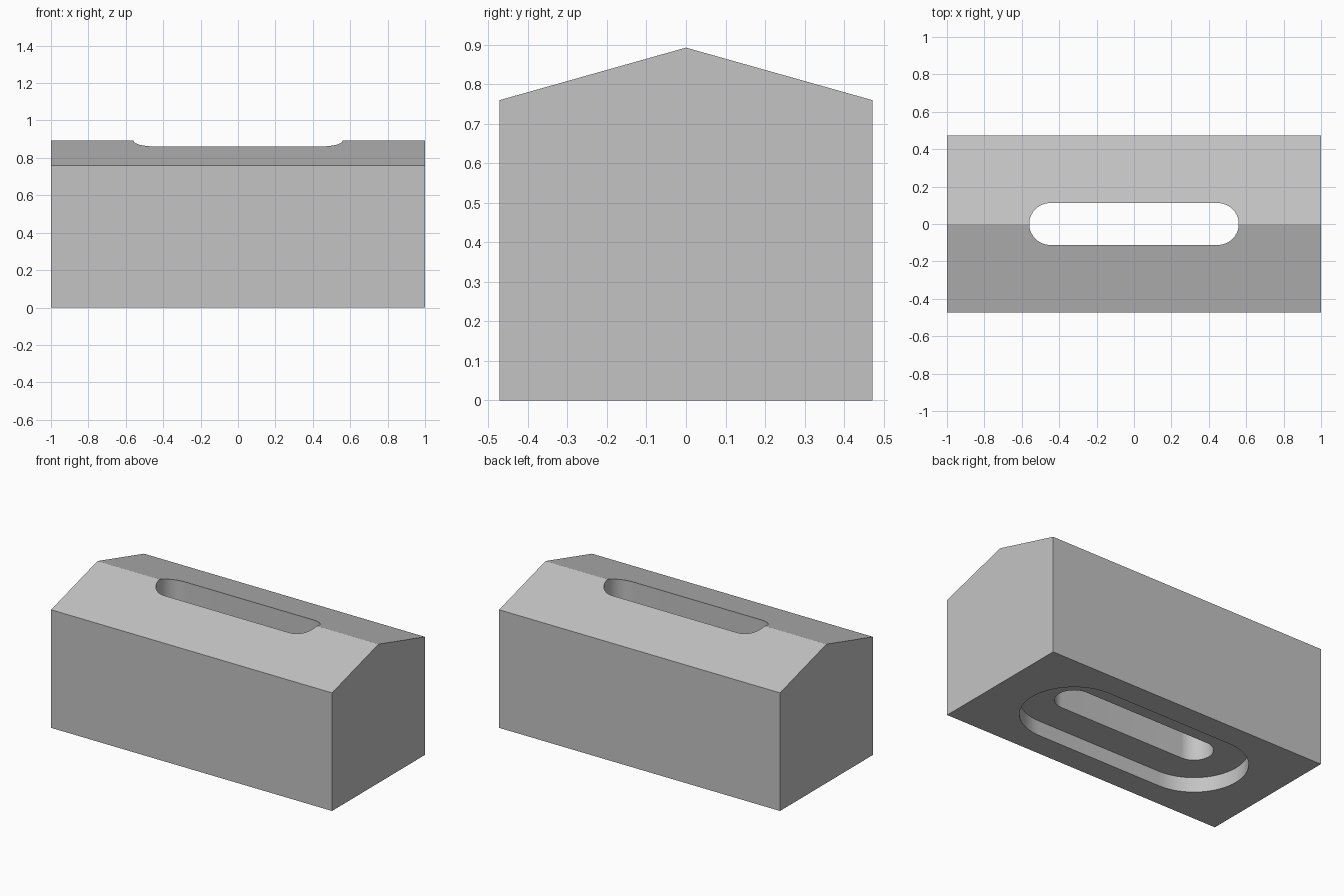
import bpy, bmesh, math

cube = bpy.data.objects.get("Cube")
if cube:
    bpy.data.objects.remove(cube, do_unlink=True)

HALF_X, HALF_Y, EAVE, RIDGE = 1.0, 0.472, 0.76, 0.893
SLOT_HALF = 0.448          # half length of the straight run of both slots
SLOT_R, RECESS_R, RECESS_DEPTH = 0.112, 0.313, 0.095

grey = bpy.data.materials.new("plain_grey")
grey.use_nodes = True
colour = (0.55, 0.55, 0.55, 1)
grey.diffuse_color = colour
grey.node_tree.nodes["Principled BSDF"].inputs["Base Color"].default_value = colour


def extrude_outline(name, outline, offset):
    """Make a closed solid by extruding a flat outline along an offset."""
    bm = bmesh.new()
    face = bm.faces.new([bm.verts.new(p) for p in outline])
    new = bmesh.ops.extrude_face_region(bm, geom=[face], use_keep_orig=True)
    verts = [g for g in new["geom"] if isinstance(g, bmesh.types.BMVert)]
    bmesh.ops.translate(bm, verts=verts, vec=offset)
    bmesh.ops.recalc_face_normals(bm, faces=bm.faces)
    mesh = bpy.data.meshes.new(name)
    bm.to_mesh(mesh)
    bm.free()
    mesh.materials.append(grey)
    obj = bpy.data.objects.new(name, mesh)
    bpy.context.collection.objects.link(obj)
    return obj


def slot_cutter(name, radius, bottom, top, steps=32):
    """Round-ended slot solid lying along x."""
    outline = []
    for side, start in ((1, -math.pi / 2), (-1, math.pi / 2)):
        for i in range(steps + 1):
            a = start + math.pi * i / steps
            outline.append((side * SLOT_HALF + radius * math.cos(a),
                            radius * math.sin(a), bottom))
    obj = extrude_outline(name, outline, (0, 0, top - bottom))
    obj.hide_render = True
    return obj


# Gabled block
gable = [(-HALF_X, y, z) for y, z in ((-HALF_Y, 0), (HALF_Y, 0), (HALF_Y, EAVE),
                                      (0, RIDGE), (-HALF_Y, EAVE))]
body = extrude_outline("gabled_block", gable, (2 * HALF_X, 0, 0))
bpy.ops.object.select_all(action='DESELECT')
body.select_set(True)
bpy.context.view_layer.objects.active = body

# Through slot, and the wider recess under it
for cutter in (slot_cutter("through_slot_cutter", SLOT_R, -0.2, 1.2),
               slot_cutter("recess_cutter", RECESS_R, -0.2, RECESS_DEPTH)):
    cut = body.modifiers.new(cutter.name, 'BOOLEAN')
    cut.operation = 'DIFFERENCE'
    cut.solver = 'EXACT'
    cut.object = cutter
    bpy.ops.object.modifier_apply(modifier=cut.name)
    bpy.data.objects.remove(cutter, do_unlink=True)

# Smooth the round slot ends only; the roof ridge stays sharp
bpy.ops.object.shade_smooth_by_angle(angle=math.radians(20))
